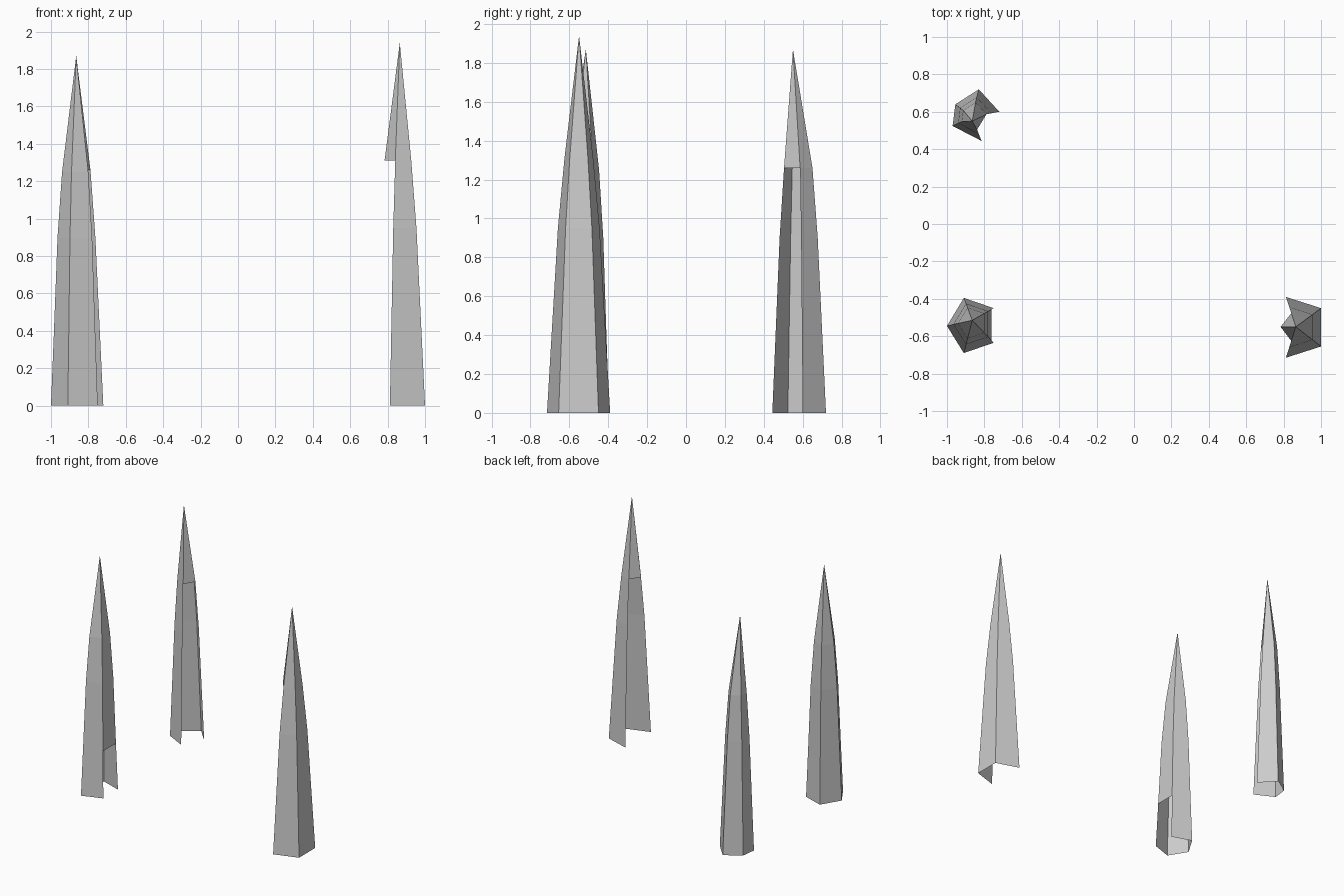
import bpy

cube = bpy.data.objects.get("Cube")
if cube:
    bpy.data.objects.remove(cube, do_unlink=True)

# One plain grey for all spires
GREY = (0.6, 0.6, 0.6, 1.0)
grey = bpy.data.materials.new("light_grey")
grey.use_nodes = True
grey.diffuse_color = GREY
bsdf = next(n for n in grey.node_tree.nodes if n.type == "BSDF_PRINCIPLED")
bsdf.inputs["Base Color"].default_value = GREY


def spire(name, base, rings, apex, open_sides):
    """Hollow tapered shell. base: outline, counter-clockwise from above.
    rings: (height, axis x, axis y, scale). open_sides: side -> first ring kept."""
    _, cx, cy, _ = rings[0]
    n = len(base)
    verts = [(ax + (x - cx) * s, ay + (y - cy) * s, z)
             for z, ax, ay, s in rings for x, y in base]
    verts.append(apex)
    tip = len(verts) - 1
    faces = []
    for side in range(n):
        nxt = (side + 1) % n
        for row in range(open_sides.get(side, 0), len(rings) - 1):
            lo, hi = row * n, (row + 1) * n
            faces.append((lo + side, lo + nxt, hi + nxt, hi + side))
        top = (len(rings) - 1) * n
        faces.append((top + side, top + nxt, tip))
    mesh = bpy.data.meshes.new(name)
    mesh.from_pydata(verts, [], faces)
    mesh.materials.append(grey)
    mesh.update()
    # Drop base points left unused by the open sides
    used = {v for f in faces for v in f}
    if len(used) < len(verts):
        import bmesh
        bm = bmesh.new()
        bm.from_mesh(mesh)
        bmesh.ops.delete(bm, geom=[v for v in bm.verts if not v.link_faces],
                         context="VERTS")
        bm.to_mesh(mesh)
        bm.free()
    obj = bpy.data.objects.new(name, mesh)
    bpy.context.collection.objects.link(obj)
    return obj


# Front spire at -x, with a low opening on its inner side
spire("front_right_spire",
      [(-1.0, -0.545), (-0.91, -0.69), (-0.75, -0.635), (-0.75, -0.45), (-0.91, -0.395)],
      [(0, -0.865, -0.543, 1), (0.37, -0.865, -0.54, 0.89),
       (0.9, -0.865, -0.535, 0.74), (1.25, -0.865, -0.53, 0.56)],
      (-0.865, -0.515, 1.87), {2: 1})

# Front spire at +x, with both inner sides open most of the way up
spire("front_left_spire",
      [(0.686, -0.55), (0.812, -0.715), (1.0, -0.655), (1.0, -0.45), (0.812, -0.39)],
      [(0, 0.865, -0.55, 1), (0.95, 0.865, -0.55, 0.66), (1.31, 0.865, -0.55, 0.455)],
      (0.865, -0.55, 1.94), {0: 2, 4: 2})

# Back spire, with one tall opening facing inward
spire("back_spire",
      [(-0.815, 0.444), (-0.72, 0.60), (-0.83, 0.72), (-0.955, 0.64), (-0.97, 0.524)],
      [(0, -0.86, 0.587, 1), (0.9, -0.862, 0.583, 0.71), (1.26, -0.863, 0.58, 0.53)],
      (-0.865, 0.55, 1.87), {0: 2})
